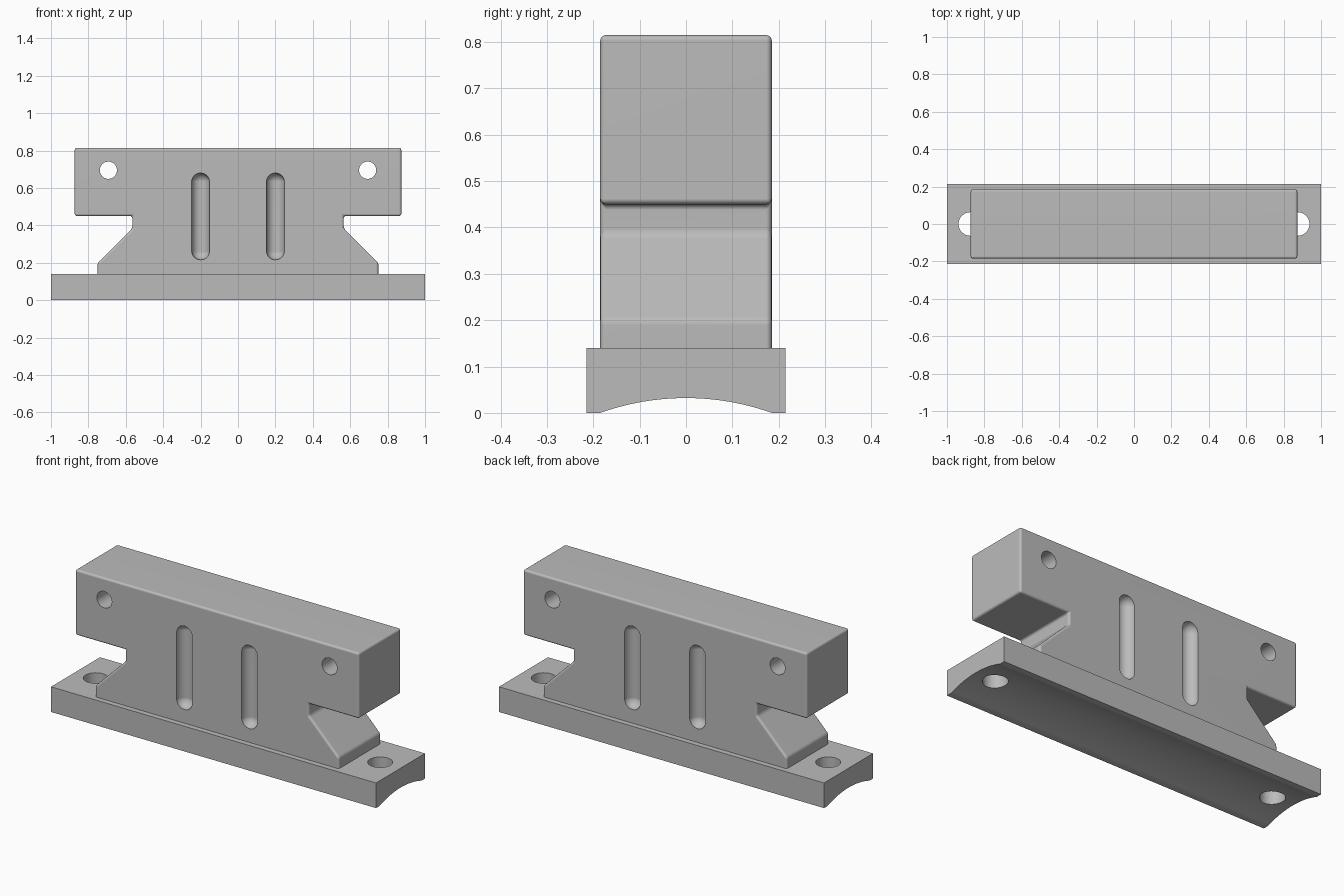
import bpy, bmesh, math
from mathutils import Matrix, Vector

if "Cube" in bpy.data.objects:
    bpy.data.objects.remove(bpy.data.objects["Cube"], do_unlink=True)

GREY = (0.5, 0.5, 0.5, 1)
grey = bpy.data.materials.new("plain grey")
grey.use_nodes = True
grey.diffuse_color = GREY
grey.node_tree.nodes["Principled BSDF"].inputs["Base Color"].default_value = GREY


def finish(name, bm):
    """Turn a bmesh into a linked object."""
    bmesh.ops.recalc_face_normals(bm, faces=bm.faces)
    mesh = bpy.data.meshes.new(name)
    bm.to_mesh(mesh)
    bm.free()
    mesh.materials.append(grey)
    obj = bpy.data.objects.new(name, mesh)
    bpy.context.collection.objects.link(obj)
    return obj


def prism(name, points, direction):
    """Extrude a closed outline symmetrically along a direction."""
    direction = Vector(direction)
    bm = bmesh.new()
    face = bm.faces.new([bm.verts.new(Vector(p) - direction) for p in points])
    moved = bmesh.ops.extrude_face_region(bm, geom=[face])["geom"]
    verts = [v for v in moved if isinstance(v, bmesh.types.BMVert)]
    bmesh.ops.translate(bm, verts=verts, vec=direction * 2)
    return finish(name, bm)


def cylinder(name, radius, depth, matrix):
    bm = bmesh.new()
    bmesh.ops.create_cone(bm, cap_ends=True, segments=48, radius1=radius,
                          radius2=radius, depth=depth, matrix=matrix)
    return finish(name, bm)


def capsule(name, radius, half_length, centre):
    """Round-ended upright cutter: a sphere with its middle band stretched."""
    bm = bmesh.new()
    bmesh.ops.create_uvsphere(bm, u_segments=32, v_segments=17, radius=radius)
    for v in bm.verts:
        v.co.z += math.copysign(half_length - radius, v.co.z)
        v.co += Vector(centre)
    return finish(name, bm)


def apply(obj, modifier):
    bpy.context.view_layer.objects.active = obj
    bpy.ops.object.modifier_apply(modifier=modifier.name)


def cut(obj, cutter):
    mod = obj.modifiers.new("cut", "BOOLEAN")
    mod.operation, mod.solver, mod.object = "DIFFERENCE", "EXACT", cutter
    apply(obj, mod)
    bpy.data.objects.remove(cutter, do_unlink=True)


def smooth(obj):
    bpy.ops.object.select_all(action="DESELECT")
    obj.select_set(True)
    bpy.context.view_layer.objects.active = obj
    bpy.ops.object.shade_smooth_by_angle(angle=math.radians(30))
    mod = obj.modifiers.new("flat normals", "WEIGHTED_NORMAL")
    mod.keep_sharp = True


# Base plate with an arched underside
HALF, RISE = 0.185, 0.032
R = (HALF ** 2 + RISE ** 2) / (2 * RISE)
sweep = math.asin(HALF / R)
arch = [(0, R * math.sin(a), RISE - R + R * math.cos(a))
        for a in (sweep * (i / 16 - 1) for i in range(33))]
outline = [(0, -0.215, 0)] + arch + [(0, 0.215, 0), (0, 0.215, 0.14), (0, -0.215, 0.14)]
base = prism("base_plate", outline, (1, 0, 0))

# Upright block: wide top bar, narrow neck and flared foot
side = [(0.75, 0.1), (0.75, 0.2), (0.565, 0.385), (0.565, 0.45), (0.873, 0.45), (0.873, 0.815)]
outline = [(x, 0, z) for x, z in side] + [(-x, 0, z) for x, z in reversed(side)]
block = prism("upright_block", outline, (0, HALF, 0))
bevel = block.modifiers.new("rounded edges", "BEVEL")
bevel.width, bevel.segments, bevel.limit_method = 0.012, 4, "ANGLE"
apply(block, bevel)

for s in (-1, 1):
    # Mounting holes in the base, cross holes in the top bar
    cut(base, cylinder("mount_hole", 0.063, 1, Matrix.Translation((s * 0.875, 0, 0))))
    cut(block, cylinder("cross_hole", 0.046, 1, Matrix.Translation((s * 0.693, 0, 0.695))
                        @ Matrix.Rotation(math.pi / 2, 4, "X")))
    # Round-bottomed grooves on the front and back
    for f in (-1, 1):
        cut(block, capsule("groove", 0.048, 0.232, (s * 0.2, f * HALF, 0.448)))

smooth(base)
smooth(block)
